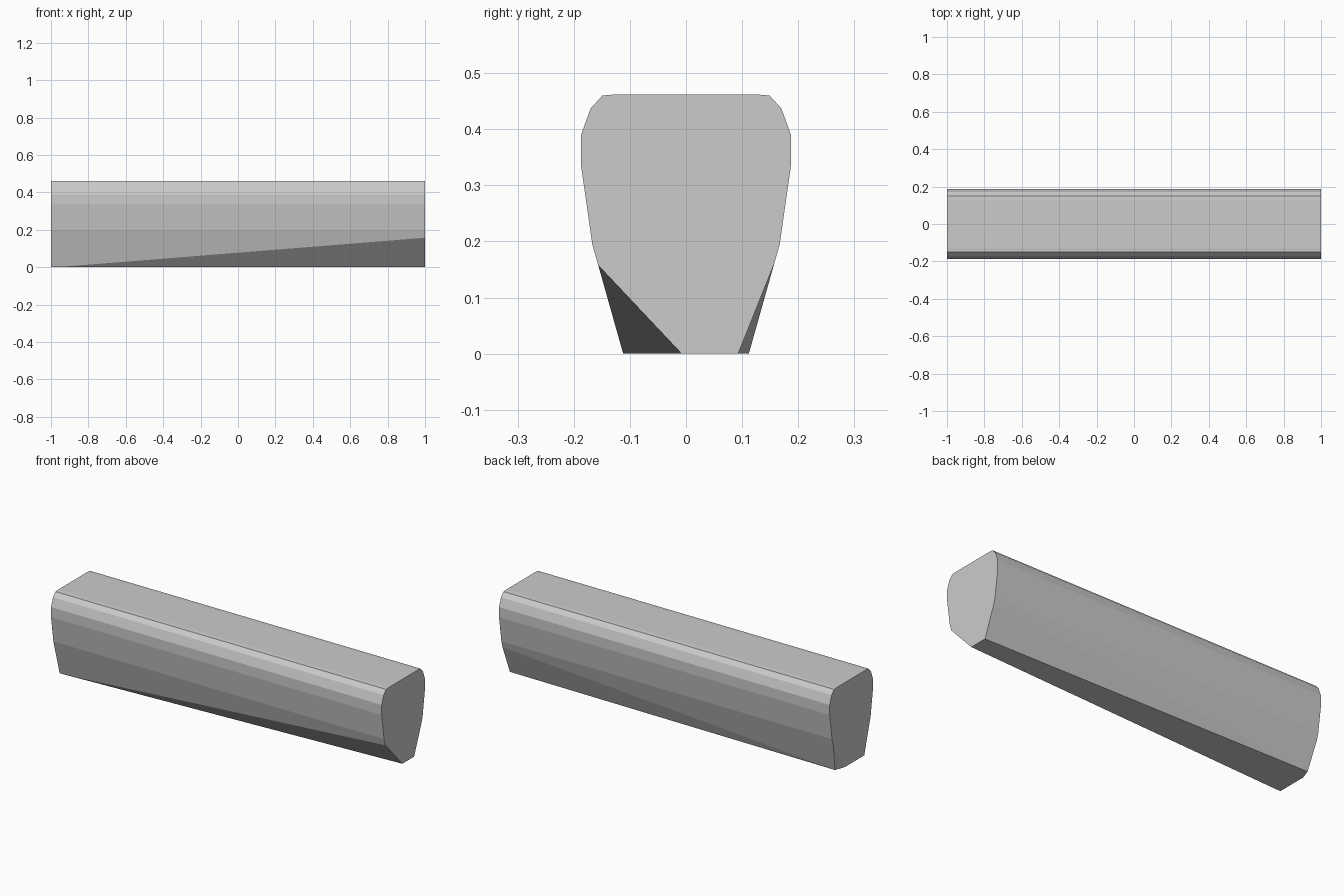
import bpy
import bmesh
from mathutils import Vector

cube = bpy.data.objects.get("Cube")
if cube:
    bpy.data.objects.remove(cube, do_unlink=True)

grey = bpy.data.materials.new("light_grey")
grey.use_nodes = True
colour = (0.6, 0.6, 0.6, 1)
grey.diffuse_color = colour
grey.node_tree.nodes["Principled BSDF"].inputs["Base Color"].default_value = colour

# Half cross-section (y, z) from the base up to the flat top
half = [(0.112, 0), (0.167, 0.195), (0.187, 0.335), (0.187, 0.39),
        (0.17, 0.437), (0.149, 0.46), (0.125, 0.462)]
profile = half + [(-y, z) for y, z in reversed(half)]

# Beam: the mirrored section extruded along x
bm = bmesh.new()
end = bm.faces.new([bm.verts.new((-1, y, z)) for y, z in profile])
swept = bmesh.ops.extrude_face_region(bm, geom=[end], use_keep_orig=True)
moved = [v for v in swept["geom"] if isinstance(v, bmesh.types.BMVert)]
bmesh.ops.translate(bm, verts=moved, vec=(2, 0, 0))
bmesh.ops.recalc_face_normals(bm, faces=bm.faces[:])


def slice_corner(a, b, c):
    """Cut away the lower corner beyond the plane through three points."""
    a, b, c = Vector(a), Vector(b), Vector(c)
    normal = (b - a).cross(c - a).normalized()
    if normal.dot(Vector((0, 0, 0.25)) - a) > 0:
        normal.negate()
    result = bmesh.ops.bisect_plane(
        bm, geom=bm.verts[:] + bm.edges[:] + bm.faces[:], dist=0.00001,
        plane_co=a, plane_no=normal, clear_outer=True)
    rim = [e for e in result["geom_cut"] if isinstance(e, bmesh.types.BMEdge)]
    bmesh.ops.holes_fill(bm, edges=rim, sides=0)


# Long tapering cuts on the front and back, and a short one at the end
slice_corner((1, -0.156, 0.157), (1, -0.008, 0), (-0.97, -0.112, 0))
slice_corner((1, 0.156, 0.157), (1, 0.093, 0), (-0.975, 0.112, 0))
slice_corner((-1, 0.156, 0.157), (-1, 0.055, 0), (-0.98, 0.112, 0))
bmesh.ops.recalc_face_normals(bm, faces=bm.faces[:])

mesh = bpy.data.meshes.new("beam")
bm.to_mesh(mesh)
bm.free()
mesh.materials.append(grey)
beam = bpy.data.objects.new("beam", mesh)
bpy.context.collection.objects.link(beam)
